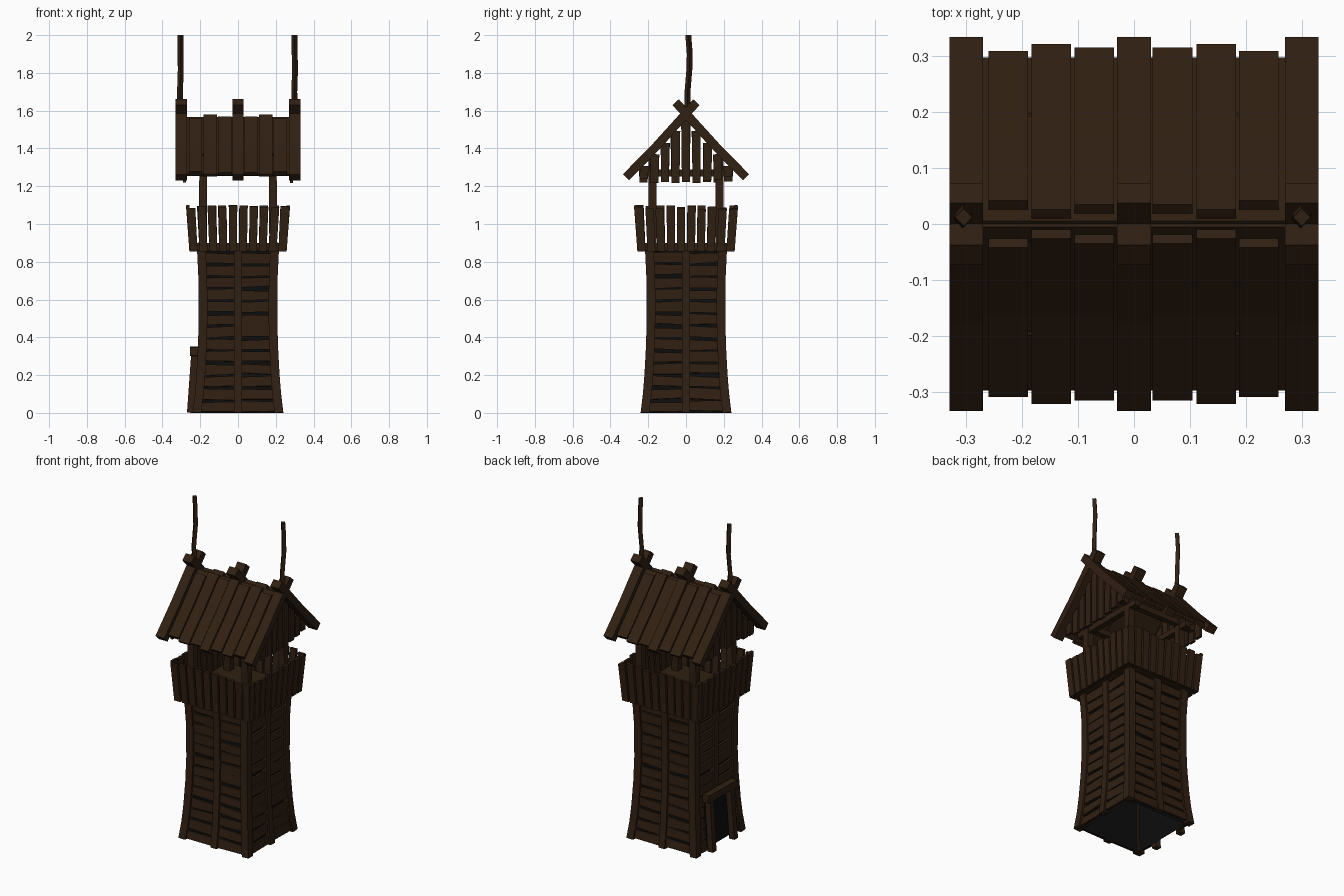
import bpy, bmesh, random
from mathutils import Vector, Matrix
from math import pi

if "Cube" in bpy.data.objects:
    bpy.data.objects.remove(bpy.data.objects["Cube"])

random.seed(4)
R = random.uniform


def material(name, col):
    m = bpy.data.materials.new(name)
    m.diffuse_color = (*col, 1)
    m.use_nodes = True
    m.node_tree.nodes["Principled BSDF"].inputs["Base Color"].default_value = m.diffuse_color
    return m


WOOD = material("dark_wood", (0.03, 0.014, 0.006))
DARK = material("dark_inside", (0.004, 0.004, 0.004))


def beam(bm, pts, across, w, t, rot=0, w2=None):
    """Rectangular board swept along pts; w is measured along 'across'."""
    M = Matrix.Rotation(rot, 3, 'Z')
    P = [Vector(p) for p in pts]
    a = Vector(across).normalized()
    rings = []
    for i, p in enumerate(P):
        tan = P[min(i + 1, len(P) - 1)] - P[max(i - 1, 0)]
        n = tan.cross(a).normalized() * t / 2
        f = i / (len(P) - 1)
        s = a * (w + ((w2 or w) - w) * f) / 2
        ring = []
        for c in (p + s + n, p - s + n, p - s - n, p + s - n):
            c = M @ c
            c.z = max(c.z, 0)
            ring.append(bm.verts.new(c))
        rings.append(ring)
    for r0, r1 in zip(rings, rings[1:]):
        for j in range(4):
            bm.faces.new((r0[j], r0[(j + 1) % 4], r1[(j + 1) % 4], r1[j]))
    bm.faces.new(rings[0][::-1])
    bm.faces.new(rings[-1])


def finish(bm, name, mat=WOOD):
    bmesh.ops.recalc_face_normals(bm, faces=bm.faces)
    me = bpy.data.meshes.new(name)
    bm.to_mesh(me)
    bm.free()
    me.materials.append(mat)
    ob = bpy.data.objects.new(name, me)
    bpy.context.collection.objects.link(ob)


# Flared outline of the tower body: (height, half width)
BODY = [(0, .24), (.1, .228), (.2, .22), (.35, .212), (.5, .208), (.7, .209), (.87, .217)]


def half(z):
    for (z0, h0), (z1, h1) in zip(BODY, BODY[1:]):
        if z <= z1:
            return h0 + (h1 - h0) * (z - z0) / (z1 - z0)
    return BODY[-1][1]


# Corner and middle posts, wall boards; side 3 (-x) holds the doorway
posts, boards = bmesh.new(), bmesh.new()
for k in range(4):
    rot = k * pi / 2
    door = k == 3
    beam(posts, [(-h + .023, -h + .023, z) for z, h in BODY], (1, 0, 0), .046, .046, rot)
    beam(posts, [(0, -h + .015, z) for z, h in BODY if not (door and z < .3)],
         (1, 0, 0), .042, .03, rot)
    for side in (-1, 1):
        for i in range(13):
            z = .035 + i * .0655
            x0 = .115 if door and z < .33 else .005
            x1 = half(z) - .02
            d0, d1 = R(-.006, .006), R(-.006, .006)
            y = -half(z) + .017
            beam(boards, [(side * x0, y, z + d0), (side * x1, y, z + d1)],
                 (0, -.1 * (half(z + .03) - half(max(z - .03, 0))) / .006, 1),
                 R(.046, .06), .014, rot, R(.046, .06))
finish(posts, "tower_posts")
finish(boards, "wall_boards")

# Dark inner shell, open at the bottom
bm = bmesh.new()
rings = []
for z, h in BODY:
    r = h - .034
    rings.append([bm.verts.new((x * r, y * r, z)) for x, y in ((-1, -1), (1, -1), (1, 1), (-1, 1))])
for r0, r1 in zip(rings, rings[1:]):
    for j in range(4):
        bm.faces.new((r0[j], r0[(j + 1) % 4], r1[(j + 1) % 4], r1[j]))
finish(bm, "inner_shell", DARK)

# Door frame on the -x side
bm = bmesh.new()
for s in (-1, 1):
    beam(bm, [(-.252, s * .105, 0), (-.23, s * .1, .31)], (0, 1, 0), .035, .036)
beam(bm, [(-.232, -.14, .325), (-.232, .14, .33)], (0, 0, 1), .045, .042)
finish(bm, "door_frame")

# Platform
bm = bmesh.new()
beam(bm, [(0, 0, .86), (0, 0, .9)], (1, 0, 0), .49, .49)
finish(bm, "platform")

# Parapet planks leaning outwards
bm = bmesh.new()
for k in range(4):
    for i in range(10):
        x = -.235 + i * .0522
        beam(bm, [(x, -.249, .855), (x * 1.06 + R(-.003, .003), -.266, R(1.08, 1.1))],
             (1, 0, 0), .042, .017, k * pi / 2, .044)
finish(bm, "parapet_planks")

# Posts and tie beams carrying the roof
bm = bmesh.new()
for sx in (-1, 1):
    for sy in (-1, 1):
        beam(bm, [(sx * .187, sy * .178, .88), (sx * .183, sy * .178, 1.37)], (1, 0, 0), .042, .042)
    beam(bm, [(sx * .185, -.25, 1.27), (sx * .185, .25, 1.27)], (1, 0, 0), .035, .035)
    beam(bm, [(-.28, sx * .178, 1.3), (.28, sx * .178, 1.3)], (0, 1, 0), .035, .035)
finish(bm, "roof_posts")

# Roof: crossing rafters, planks and underlay on both slopes
rafters, planks, under = bmesh.new(), bmesh.new(), bmesh.new()
for s in (-1, 1):
    for x in (-.3, 0, .3):
        beam(rafters, [(x, s * .318, 1.247), (x, s * .16, 1.408), (x, s * -.055, 1.645)],
             (1, 0, 0), .06, .046)
    for i, x in enumerate((-.225, -.148, -.071, .069, .147, .223)):
        e = (.302, .314, .308, .308, .314, .302)[i]
        t = (.034, .018, .027, .027, .018, .034)[i]
        beam(planks, [(x, s * e, 1.572 - e), (x, s * .155, 1.42),
                      (x, s * t, 1.592 - 1.12 * t)], (1, 0, 0), .071, .022)
    beam(under, [(0, s * .293, 1.26), (0, s * .155, 1.398), (0, 0, 1.562)], (1, 0, 0), .58, .014)
finish(rafters, "rafters")
finish(planks, "roof_planks")
finish(under, "roof_underlay")

# Vertical gable boards at both ends
bm = bmesh.new()
for sx in (-1, 1):
    for i in range(9):
        y = -.224 + i * .056
        top = 1.575 - 1.1 * (abs(y) + .02)
        beam(bm, [(sx * .283, y, R(1.215, 1.25)), (sx * .283, y + R(-.004, .004), top)],
             (0, 1, 0), .043, .016, 0, .047)
finish(bm, "gable_boards")

# Slightly bent poles on the ridge ends
bm = bmesh.new()
for x in (-.305, .3):
    beam(bm, [(x, .008, 1.58), (x - .002, .008, 1.7), (x + .002, .018, 1.82),
              (x, .02, 1.9), (x, .012, 2.0)], (1, 1, 0), .022, .022)
finish(bm, "ridge_poles")
